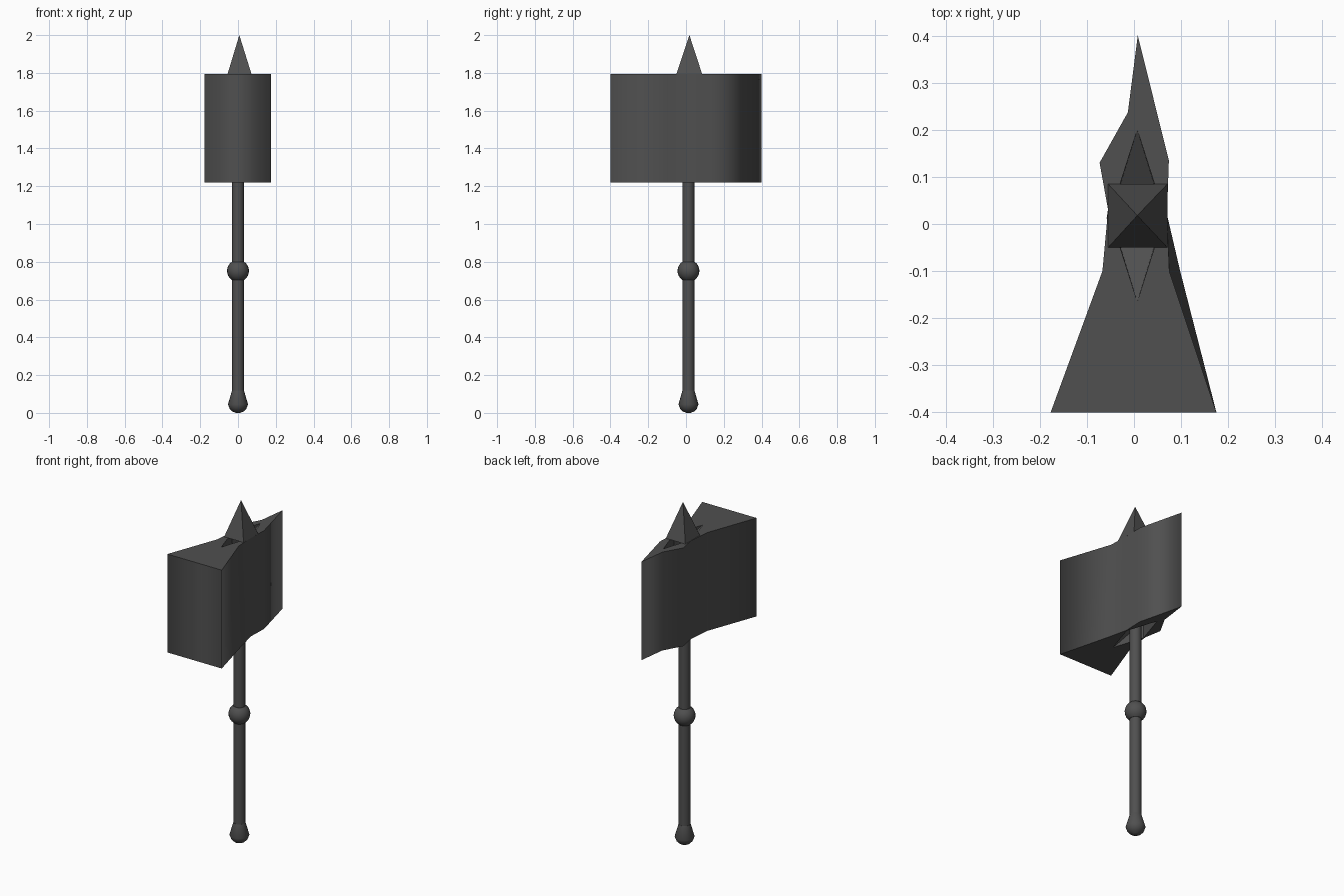
import bpy, bmesh, math

if "Cube" in bpy.data.objects:
    bpy.data.objects.remove(bpy.data.objects["Cube"])

mat = bpy.data.materials.new("dark iron grey")
mat.diffuse_color = (0.08, 0.08, 0.08, 1)
mat.use_nodes = True
mat.node_tree.nodes["Principled BSDF"].inputs["Base Color"].default_value = mat.diffuse_color


def make_object(name, bm):
    bmesh.ops.recalc_face_normals(bm, faces=bm.faces)
    mesh = bpy.data.meshes.new(name)
    bm.to_mesh(mesh)
    bm.free()
    mesh.materials.append(mat)
    obj = bpy.data.objects.new(name, mesh)
    bpy.context.collection.objects.link(obj)
    return obj


def prism(name, low, high, z0, z1):
    """Loft between two outlines; sides are smooth, caps stay flat."""
    bm = bmesh.new()
    a = [bm.verts.new((x, y, z0)) for x, y in low]
    b = [bm.verts.new((x, y, z1)) for x, y in high]
    n = len(a)
    for i in range(n):
        j = (i + 1) % n
        bm.faces.new((a[i], a[j], b[j], b[i])).smooth = True
    bm.faces.new(a[::-1])
    bm.faces.new(b)
    return make_object(name, bm)


def lathe(name, profile, centre, sides=20):
    """Spin an (r, z) profile about a vertical axis."""
    bm = bmesh.new()
    rings = []
    for r, z in profile:
        rings.append([bm.verts.new((centre[0] + r * math.cos(2 * math.pi * k / sides),
                                    centre[1] + r * math.sin(2 * math.pi * k / sides), z))
                      for k in range(sides)])
    for p, q in zip(rings, rings[1:]):
        for k in range(sides):
            m = (k + 1) % sides
            bm.faces.new((p[k], p[m], q[m], q[k])).smooth = True
    bm.faces.new(rings[0][::-1])
    bm.faces.new(rings[-1])
    return make_object(name, bm)


# Axe head: broad blade at the front, narrow point at the back
Z0, Z1 = 1.22, 1.795
top = [(-0.177, -0.4), (0.175, -0.4), (0.075, -0.1), (0.07, 0.02), (0.074, 0.135),
       (0.008, 0.4), (-0.013, 0.237), (-0.073, 0.13), (-0.055, 0.03), (-0.067, -0.1)]
bottom = list(top)
bottom[2] = (0.098, -0.1)  # the underside flares wider on one side
head = prism("axe_head", bottom, top, Z0, Z1)

# Wedge-shaped recesses around the shaft, above and below
CX, CY = 0.007, 0.018
for name, z, depth in (("upper_recess_cutter", Z1, 0.1), ("lower_recess_cutter", Z0, -0.1)):
    bm = bmesh.new()
    zo = z + 0.001 * math.copysign(1, depth)
    for x, y, zz in ((CX, 0.2, zo), (CX, -0.165, zo),
                     (CX - 0.058, CY, zo), (CX + 0.058, CY, zo),
                     (CX - 0.056, CY, z - depth), (CX + 0.056, CY, z - depth)):
        bm.verts.new((x, y, zz))
    bmesh.ops.convex_hull(bm, input=bm.verts)
    cutter = make_object(name, bm)
    cutter.hide_render = True
    cutter.hide_set(True)
    mod = head.modifiers.new(name, 'BOOLEAN')
    mod.operation = 'DIFFERENCE'
    mod.solver = 'EXACT'
    mod.object = cutter

# Top spike: four-sided pyramid
bm = bmesh.new()
base = [bm.verts.new(p) for p in ((-0.055, -0.05, Z1), (0.071, -0.05, Z1),
                                  (0.071, 0.085, Z1), (-0.055, 0.085, Z1))]
tip = bm.verts.new((CX, CY, 2.0))
bm.faces.new(base[::-1])
for i in range(4):
    bm.faces.new((base[i], base[(i + 1) % 4], tip))
make_object("top_spike", bm)

# Handle, grip ring and pommel
axis = (0.0, 0.013)
lathe("shaft", [(0.031, 0.1), (0.031, 1.68)], axis)
R = 0.058
lathe("grip_ball", [(R * math.cos(t), 0.752 + R * math.sin(t))
                    for t in [math.radians(-56 + 14 * k) for k in range(9)]], axis)
lathe("pommel", [(0.012, 0.0), (0.03, 0.008), (0.044, 0.022), (0.053, 0.045),
                 (0.032, 0.118)], axis)
